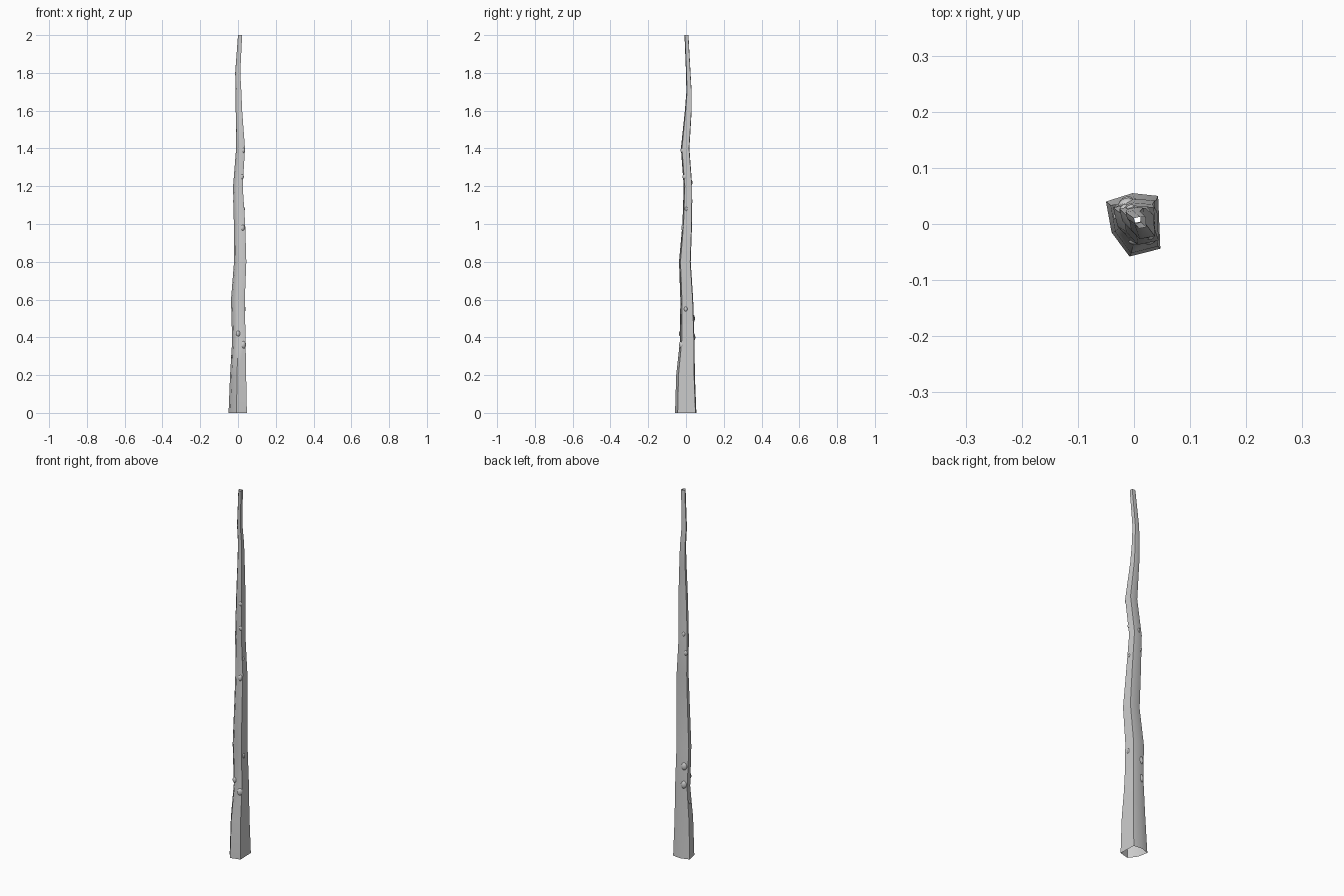
import bpy, bmesh, math
from mathutils import Vector
from mathutils.bvhtree import BVHTree

if "Cube" in bpy.data.objects:
    bpy.data.objects.remove(bpy.data.objects["Cube"])

# Hexagonal base outline, and rings: z, x min, x max, y min, y max
BASE = [(-.05, .04), (-.04, -.015), (-.008, -.058), (.047, -.044), (.043, .05), (-.003, .055)]
RINGS = [
    (0.0, -.050, .047, -.058, .055), (0.2, -.042, .043, -.052, .047),
    (0.38, -.031, .040, -.032, .045), (0.6, -.037, .036, -.030, .038),
    (0.8, -.021, .044, -.037, .025), (1.0, -.022, .038, -.019, .032),
    (1.2, -.026, .025, -.012, .033), (1.4, -.010, .037, -.027, .018),
    (1.6, -.012, .022, -.006, .030), (1.7, -.012, .018, .002, .030),
    (1.8, -.015, .012, .000, .024), (2.0, .000, .022, -.008, .013)]


def make_object(name, bm, angle):
    bmesh.ops.recalc_face_normals(bm, faces=bm.faces)
    mesh = bpy.data.meshes.new(name)
    bm.to_mesh(mesh)
    bm.free()
    ob = bpy.data.objects.new(name, mesh)
    bpy.context.collection.objects.link(ob)
    bpy.ops.object.select_all(action='DESELECT')
    ob.select_set(True)
    bpy.context.view_layer.objects.active = ob
    bpy.ops.object.shade_smooth_by_angle(angle=math.radians(angle))
    return ob


# Crooked tapering trunk, open at both ends
bm = bmesh.new()
loops = []
for z, x0, x1, y0, y1 in RINGS:
    loops.append([bm.verts.new((x0 + (x1 - x0) * (px + .05) / .097,
                                y0 + (y1 - y0) * (py + .058) / .113, z)) for px, py in BASE])
for a, b in zip(loops, loops[1:]):
    for i in range(6):
        j = (i + 1) % 6
        bm.faces.new((a[i], a[j], b[j], b[i]))
bmesh.ops.recalc_face_normals(bm, faces=bm.faces)
tree = BVHTree.FromBMesh(bm)
make_object("trunk", bm, 65)


def axis_point(z):
    for a, b in zip(RINGS, RINGS[1:]):
        if a[0] <= z <= b[0]:
            t = (z - a[0]) / (b[0] - a[0])
            r = [p + (q - p) * t for p, q in zip(a, b)]
            return Vector(((r[1] + r[2]) / 2, (r[3] + r[4]) / 2, z))


# Bark knots: shallow domes on the surface (height, compass angle, radius)
KNOTS = [(.36, -50, .018), (.42, -95, .014), (.55, -10, .012), (.40, 120, .019),
         (.50, 118, .019), (.30, 160, .010), (.98, -50, .015), (1.08, -15, .010),
         (1.25, -40, .012), (1.39, -45, .012), (1.12, 140, .013), (1.22, 110, .011)]
for z, deg, r in KNOTS:
    d = Vector((math.cos(math.radians(deg)), math.sin(math.radians(deg)), 0))
    hit, normal, _, _ = tree.ray_cast(axis_point(z), d)
    bm = bmesh.new()
    bmesh.ops.create_uvsphere(bm, u_segments=10, v_segments=8, radius=1)
    bmesh.ops.delete(bm, geom=[v for v in bm.verts if v.co.z < -.01], context='VERTS')
    for v in bm.verts:
        v.co = Vector((v.co.x * r * .8, v.co.y * r * 1.1, v.co.z * r * .5))
    ob = make_object("bark_knot", bm, 60)
    ob.location = hit - d * .001
    ob.rotation_euler = d.to_track_quat('Z', 'Y').to_euler()
